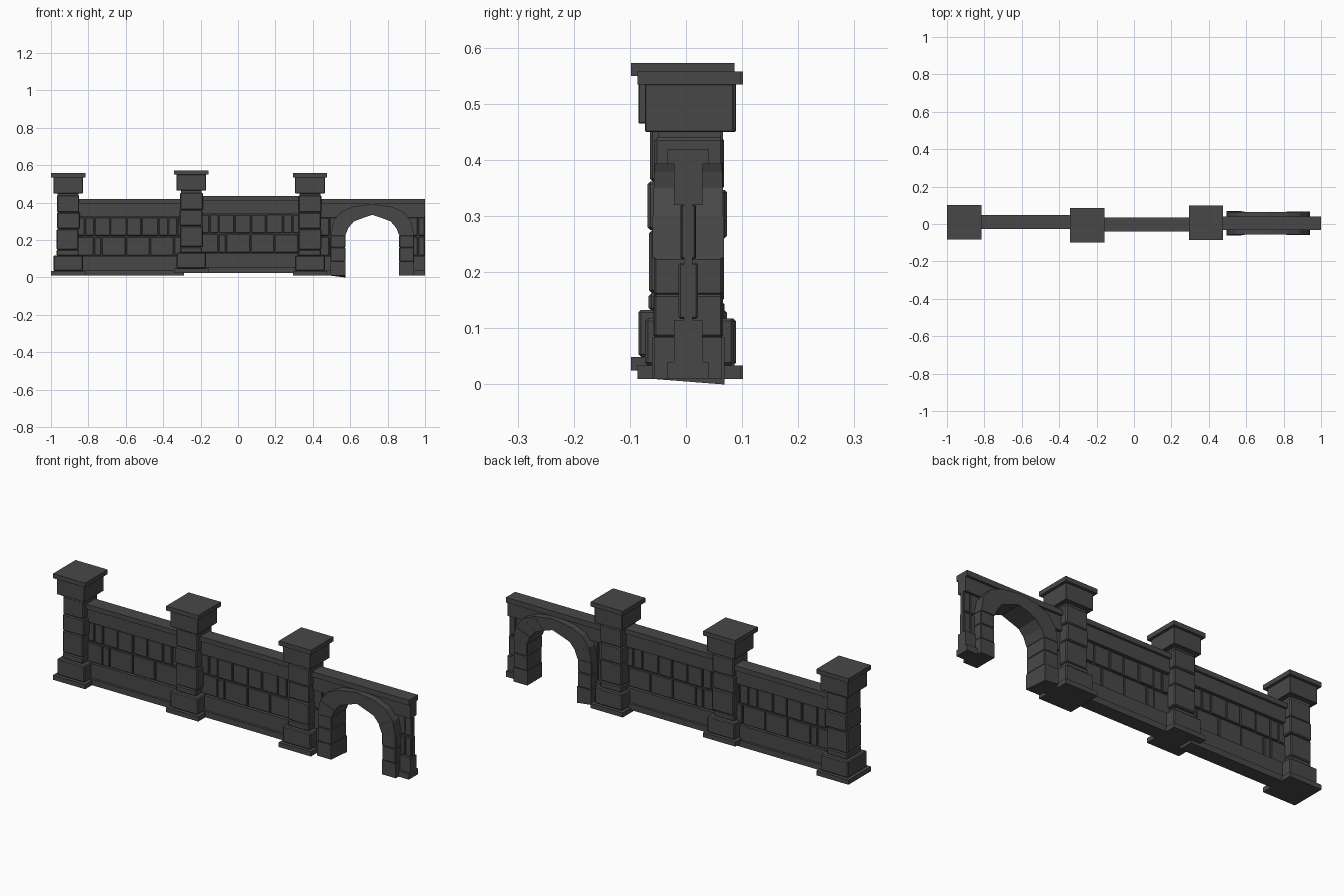
import bpy, bmesh, random
from mathutils import Matrix, Vector

if "Cube" in bpy.data.objects:
    bpy.data.objects.remove(bpy.data.objects["Cube"])

random.seed(4)
stone = bpy.data.materials.new("dark grey stone")
stone.diffuse_color = (0.064, 0.064, 0.064, 1)
stone.use_nodes = True
stone.node_tree.nodes["Principled BSDF"].inputs["Base Color"].default_value = stone.diffuse_color


def box(bm, x0, x1, y0, y1, z0, z1, bevel=0.0):
    m = Matrix.Translation(((x0 + x1) / 2, (y0 + y1) / 2, (z0 + z1) / 2)) @ \
        Matrix.Diagonal((x1 - x0, y1 - y0, z1 - z0, 1))
    vs = bmesh.ops.create_cube(bm, size=1, matrix=m)["verts"]
    if bevel:
        edges = list({e for v in vs for e in v.link_edges})
        bmesh.ops.bevel(bm, geom=edges, offset=bevel, segments=1, affect='EDGES')
    return vs


def prism(bm, pts, y0, y1):
    """Extrude an (x, z) outline from y0 to y1."""
    f = bm.faces.new([bm.verts.new((x, y0, z)) for x, z in pts])
    r = bmesh.ops.extrude_face_region(bm, geom=[f])
    vs = [g for g in r["geom"] if isinstance(g, bmesh.types.BMVert)]
    bmesh.ops.translate(bm, vec=Vector((0, y1 - y0, 0)), verts=vs)


def finish(bm, name, loc=(0, 0, 0)):
    bmesh.ops.recalc_face_normals(bm, faces=bm.faces)
    me = bpy.data.meshes.new(name)
    bm.to_mesh(me)
    bm.free()
    me.materials.append(stone)
    ob = bpy.data.objects.new(name, me)
    ob.location = loc
    bpy.context.collection.objects.link(ob)
    return ob


def square(bm, half, z0, z1, bevel=0.0, dx=0, dy=0):
    box(bm, dx - half, dx + half, dy - half, dy + half, z0, z1, bevel)


def pillar(name, x, y, z):
    # plinth and base block
    bm = bmesh.new()
    square(bm, 0.092, 0.0, 0.024)
    square(bm, 0.079, 0.024, 0.108, 0.005)
    finish(bm, name + "_base", (x, y, z))
    # stacked shaft blocks with worn edges
    bm = bmesh.new()
    for z0, z1 in ((0.106, 0.138), (0.138, 0.25), (0.25, 0.337), (0.337, 0.43)):
        square(bm, 0.06 + random.uniform(-0.002, 0.002), z0, z1, 0.005,
               random.uniform(-0.003, 0.003), random.uniform(-0.003, 0.003))
    finish(bm, name + "_shaft", (x, y, z))
    # neck, capital block and cap slab
    bm = bmesh.new()
    square(bm, 0.056, 0.425, 0.445)
    square(bm, 0.079, 0.44, 0.526, 0.002)
    square(bm, 0.092, 0.525, 0.548)
    finish(bm, name + "_cap", (x, y, z))


def bricks(bm, x0, x1, half, z0, z1, widths, gap=0.004):
    x, i = x0, 0
    while x < x1 - 0.001:
        w = widths[i % len(widths)]
        e = x + w if x + w < x1 - 0.02 else x1
        h = half + random.uniform(-0.002, 0.002)
        box(bm, x + gap / 2, e - gap / 2, -h, h, z0, z1 - random.uniform(0, 0.003), 0.003)
        x, i = e, i + 1


ROWS = ((0.107, 0.208), (0.213, 0.312))


def wall(name, x0, x1, y, z):
    loc = (0, y, z)
    # coping and frieze
    bm = bmesh.new()
    box(bm, x0, x1, -0.037, 0.037, 0.385, 0.41)
    box(bm, x0, x1, -0.025, 0.025, 0.314, 0.386)
    finish(bm, name + "_coping", loc)
    # plinth and base band
    bm = bmesh.new()
    box(bm, x0, x1, -0.037, 0.037, 0.0, 0.03)
    box(bm, x0, x1, -0.025, 0.025, 0.03, 0.105)
    finish(bm, name + "_base", loc)
    # brick rows over a thin core
    bm = bmesh.new()
    box(bm, x0, x1, -0.008, 0.008, 0.1, 0.32)
    bricks(bm, x0, x1, 0.016, *ROWS[0], (0.10, 0.04, 0.132, 0.128, 0.128))
    bricks(bm, x0, x1, 0.016, *ROWS[1], (0.052, 0.05, 0.085, 0.088, 0.08, 0.09))
    finish(bm, name + "_bricks", loc)


pillar("left_pillar", -0.908, 0.010, 0.010)
pillar("middle_pillar", -0.250, -0.006, 0.025)
pillar("right_pillar", 0.385, 0.006, 0.010)
wall("left_wall", -0.87, -0.29, 0.010, 0.010)
wall("middle_wall", -0.205, 0.345, -0.003, 0.025)

# gateway arch: joints between arch stones for the left half, as (x, z)
CX, CY = 0.718, 0.004
OUTER = ((-0.223, 0.225), (-0.208, 0.30), (-0.168, 0.350), (-0.105, 0.378), (0, 0.394))
INNER = ((-0.144, 0.225), (-0.128, 0.265), (-0.098, 0.30), (-0.050, 0.318), (0, 0.335))
arch = bmesh.new()
for s in (-1, 1):
    for i in range(4):
        d = 0.063 + random.uniform(-0.003, 0.002)
        prism(arch, [(-s * x, z) for x, z in
                     (OUTER[i], OUTER[i + 1], INNER[i + 1], INNER[i])], -d, d)
finish(arch, "arch_stones", (CX, CY, 0))

# stacked arch piers, one foot sunk a little at the back
for s, name in ((-1, "left_arch_pier"), (1, "right_arch_pier")):
    bm = bmesh.new()
    a, b = sorted((s * 0.144, s * 0.223))
    for z0, z1 in ((0.01, 0.085), (0.085, 0.16), (0.16, 0.226)):
        d = 0.062 + random.uniform(-0.002, 0.003)
        vs = box(bm, a, b, -d, d, z0, z1, 0 if z0 < 0.05 else 0.003)
        if z0 < 0.05 and s < 0:
            for v in vs:
                if v.co.y > 0 and v.co.z < 0.05 and v.co.x > -0.2:
                    v.co.z = 0.0
    finish(bm, name, (CX, CY, 0))

# thin wall around the arch
for s, edge, name in ((-1, 0.435 - CX, "left_spandrel"), (1, 1.0 - CX, "right_spandrel")):
    bm = bmesh.new()
    half = [(-0.16, 0.32), (-0.12, 0.345), (-0.05, 0.36), (0, 0.37), (0, 0.397)]
    prism(bm, [(edge, 0.32)] + [(-s * x, z) for x, z in half] + [(edge, 0.397)],
          -0.025, 0.025)
    a, b = sorted((s * 0.19, edge))
    box(bm, a, b, -0.008, 0.008, 0.11, 0.325)
    for z0, z1 in ROWS:
        bricks(bm, a, b, 0.015, z0 + 0.01, z1 + 0.01, (0.055,))
    box(bm, a, b, -0.025, 0.025, 0.04, 0.115)
    box(bm, a, b, -0.037, 0.037, 0.01, 0.04)
    finish(bm, name, (CX, CY, 0))

# coping over the arch
bm = bmesh.new()
box(bm, 0.435, 1.0, -0.037, 0.037, 0.393, 0.42)
finish(bm, "arch_coping", (0, CY, 0))
